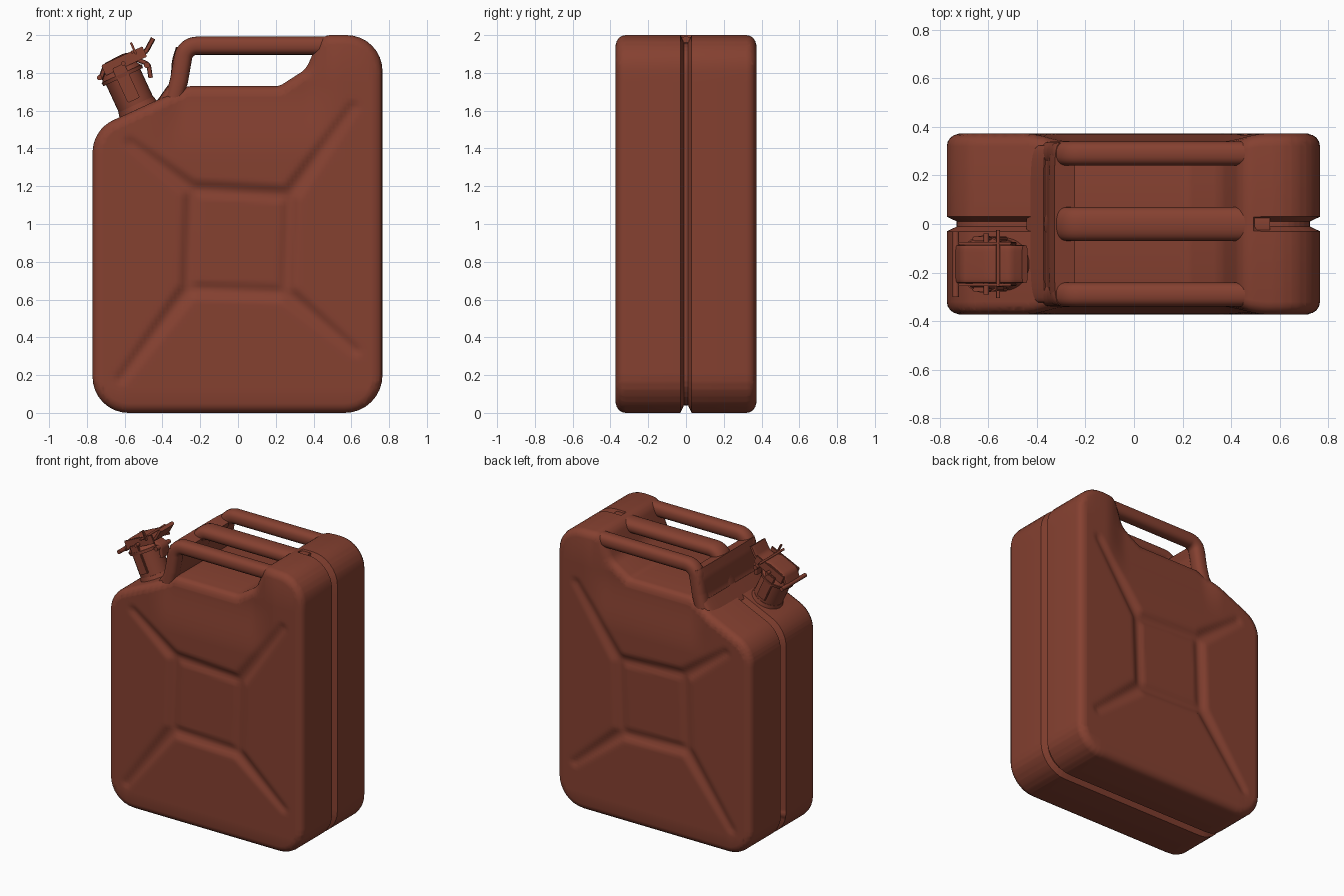
import bpy, bmesh, math
from mathutils import Vector, Matrix

if "Cube" in bpy.data.objects:
    bpy.data.objects.remove(bpy.data.objects["Cube"])

paint = bpy.data.materials.new("rust_red_paint")
paint.diffuse_color = (0.235, 0.052, 0.030, 1)
paint.use_nodes = True
paint.node_tree.nodes["Principled BSDF"].inputs["Base Color"].default_value = paint.diffuse_color


def finish(name, bm, angle=40, matrix=None):
    if matrix:
        bm.transform(matrix)
    bmesh.ops.recalc_face_normals(bm, faces=bm.faces[:])
    me = bpy.data.meshes.new(name)
    bm.to_mesh(me)
    bm.free()
    me.materials.append(paint)
    ob = bpy.data.objects.new(name, me)
    bpy.context.collection.objects.link(ob)
    bpy.ops.object.select_all(action='DESELECT')
    ob.select_set(True)
    bpy.context.view_layer.objects.active = ob
    bpy.ops.object.shade_smooth_by_angle(angle=math.radians(angle))
    return ob


def rounded(corners, steps=8):
    """Corners (x, z, radius) -> 2D points with filleted corners."""
    out = []
    for i, (x, z, r) in enumerate(corners):
        p = Vector((x, z))
        if r == 0:
            out.append(p)
            continue
        a = (Vector(corners[i - 1][:2]) - p).normalized()
        b = (Vector(corners[(i + 1) % len(corners)][:2]) - p).normalized()
        half = a.angle(b) / 2
        c = p + (a + b).normalized() * (r / math.sin(half))
        s = p + a * (r / math.tan(half)) - c
        e = p + b * (r / math.tan(half)) - c
        for k in range(steps + 1):
            t = k / steps
            w = math.pi - 2 * half
            out.append(c + (s * math.sin((1 - t) * w) + e * math.sin(t * w)) / math.sin(w))
    return out


def sweep(name, corners, y, half_y, half_t, power=2.0, sides=24, matrix=None):
    """Sweep a rounded section along a path in the xz plane."""
    pts = rounded(corners)
    bm = bmesh.new()
    rings = []
    for i, p in enumerate(pts):
        t = (pts[min(i + 1, len(pts) - 1)] - pts[max(i - 1, 0)]).normalized()
        n = Vector((-t.y, t.x))
        ring = []
        for k in range(sides):
            a = 2 * math.pi * k / sides
            c, s = math.cos(a), math.sin(a)
            u = math.copysign(abs(c) ** (2 / power), c) * half_y
            q = p + n * math.copysign(abs(s) ** (2 / power), s) * half_t
            ring.append(bm.verts.new((q.x, y + u, q.y)))
        rings.append(ring)
    for r0, r1 in zip(rings, rings[1:]):
        for k in range(sides):
            m = (k + 1) % sides
            bm.faces.new((r0[k], r0[m], r1[m], r1[k]))
    bm.faces.new(rings[0])
    bm.faces.new(rings[-1])
    return finish(name, bm, 45, matrix)


def smooth(t):
    t = max(0.0, min(1.0, t))
    return t * t * (3 - 2 * t)


# ---- can body: extruded outline with rounded rims ----
outline = rounded([(-0.77, 0, 0.19), (0.765, 0, 0.2), (0.765, 2.0, 0.19), (0.44, 2.0, 0.08),
                   (0.36, 1.82, 0.12), (0.22, 1.73, 0.08), (-0.265, 1.73, 0.1),
                   (-0.77, 1.50, 0.19)])
bm = bmesh.new()
face = bm.faces.new([bm.verts.new((p.x, -0.37, p.y)) for p in outline])
ext = bmesh.ops.extrude_face_region(bm, geom=[face])
bmesh.ops.translate(bm, verts=[g for g in ext['geom'] if isinstance(g, bmesh.types.BMVert)],
                    vec=(0, 0.74, 0))
bmesh.ops.recalc_face_normals(bm, faces=bm.faces[:])
rim = [e for e in bm.edges if abs(e.verts[0].co.y - e.verts[1].co.y) < 1e-4]
bmesh.ops.bevel(bm, geom=rim, offset=0.05, segments=4, profile=0.5,
                affect='EDGES', clamp_overlap=False)


def cut(co, no):
    bmesh.ops.bisect_plane(bm, geom=bm.verts[:] + bm.edges[:] + bm.faces[:],
                           dist=1e-5, plane_co=co, plane_no=no)


for y in (-0.03, -0.011, 0.011, 0.03):
    cut((0, y, 0), (0, 1, 0))
for i in range(76):
    cut((-0.753 + i * 0.02, 0, 0), (1, 0, 0))
for i in range(82):
    cut((0, 0, 0.131 + i * 0.02), (0, 0, 1))

# seam groove round the middle, interrupted under the handles
bm.normal_update()
seam = [(v, v.normal.copy()) for v in bm.verts
        if abs(v.co.y) < 0.015 and not (v.co.z > 1.5 and -0.36 < v.co.x < 0.5)]
for v, n in seam:
    v.co -= n * 0.04

# pressed cross relief on both large faces
ring = [Vector(p) for p in ((-0.24, 1.18), (0.27, 1.15), (0.25, 0.64), (-0.26, 0.66))]
tips = [Vector(p) for p in ((-0.57, 1.43), (0.61, 1.62), (0.62, 0.33), (-0.62, 0.18))]


def seg(p, a, b):
    t = max(0, min(1, (p - a).dot(b - a) / (b - a).length_squared))
    return (p - a - (b - a) * t).length, t


def relief(x, z):
    p = Vector((x, z))
    depth = 0
    for i in range(4):
        d, t = seg(p, ring[i], ring[(i + 1) % 4])
        depth = max(depth, 0.024 * smooth(1.15 - d / 0.055))
        d, t = seg(p, ring[i], tips[i])
        depth = max(depth, (0.024 - 0.012 * t) * smooth(1.15 - d / (0.055 - 0.02 * t)))
    if -0.25 < x < 0.26 and 0.65 < z < 1.16:
        depth = max(depth, 0.012)
    return depth


for v in bm.verts:
    x, y, z = v.co
    if abs(y) > 0.369:
        v.co.y = math.copysign(abs(y) + 0.002 - relief(x, z), y)
    # the top narrows below the handles
    v.co.y *= 1 - 0.09 * smooth((z - 1.35) / 0.38) * smooth((x + 0.45) / 0.17) * smooth((0.55 - x) / 0.2)
finish("can_body", bm, 50)

# ---- three carrying handles and the wall joining their front ends ----
path = [(-0.35, 1.62, 0), (-0.312, 1.76, 0.2), (-0.28, 1.944, 0.075), (0.56, 1.944, 0)]
for name, y, w in (("front_handle", -0.29, 0.05), ("middle_handle", 0, 0.07), ("back_handle", 0.29, 0.05)):
    sweep(name, path, y, w, 0.048, 2.4)
sweep("handle_front_wall", [(-0.37, 1.60, 0), (-0.314, 1.74, 0.15), (-0.305, 1.86, 0.15),
                            (-0.285, 1.925, 0)], 0, 0.335, 0.045, 5, 32)
sweep("handle_wall_foot", [(-0.41, 1.61, 0), (-0.34, 1.71, 0)], 0, 0.325, 0.04, 5, 32)

# ---- tilted filler neck with clamp cap ----
tilt = Matrix.Translation((-0.53, -0.165, 1.61)) @ Matrix.Rotation(math.radians(-24.8), 4, 'Y')


def cyl(name, r0, r1, z0, z1):
    b = bmesh.new()
    bmesh.ops.create_cone(b, cap_ends=True, segments=32, radius1=r0, radius2=r1, depth=z1 - z0,
                          matrix=Matrix.Translation((0, 0, (z0 + z1) / 2)))
    return finish(name, b, 35, tilt)


def box(name, centre, size):
    b = bmesh.new()
    bmesh.ops.create_cube(b, size=1, matrix=Matrix.Translation(centre) @ Matrix.Diagonal((*size, 1)))
    bmesh.ops.bevel(b, geom=b.edges[:], offset=min(size) * 0.25, segments=2, affect='EDGES')
    return finish(name, b, 35, tilt)


def rod(name, x, z, half, r):
    b = bmesh.new()
    bmesh.ops.create_cone(b, cap_ends=True, segments=12, radius1=r, radius2=r, depth=2 * half,
                          matrix=Matrix.Translation((x, 0, z)) @ Matrix.Rotation(math.pi / 2, 4, 'X'))
    return finish(name, b, 35, tilt)


cyl("neck_base", 0.115, 0.102, -0.03, 0.025)
cyl("filler_neck", 0.100, 0.100, 0, 0.19)
cyl("neck_rim", 0.115, 0.118, 0.185, 0.205)
cyl("cap_lid", 0.112, 0.085, 0.205, 0.25)
sweep("clamp_lever", [(-0.115, 0.225, 0), (-0.06, 0.28, 0.04), (0.06, 0.285, 0.1), (0.15, 0.245, 0.06),
                      (0.23, 0.305, 0)], 0, 0.078, 0.013, 5, 20, tilt)
sweep("lever_lip", [(0.10, 0.245, 0), (0.15, 0.19, 0.03), (0.13, 0.12, 0)], 0, 0.045, 0.012, 5, 20, tilt)
for side, name in ((-1, "front"), (1, "back")):
    box(name + "_clamp_strap", (0.0, side * 0.104, 0.15), (0.07, 0.018, 0.2))
    box(name + "_lever_cheek", (0.04, side * 0.085, 0.26), (0.24, 0.012, 0.06))
rod("hinge_pin", -0.115, 0.235, 0.135, 0.014)
rod("lever_pin", 0.03, 0.25, 0.125, 0.012)
rod("latch_pin", 0.14, 0.19, 0.075, 0.016)
rod("locking_rod", 0.10, 0.285, 0.14, 0.008)
box("locking_tab", (0.113, -0.10, 0.30), (0.012, 0.02, 0.07))
